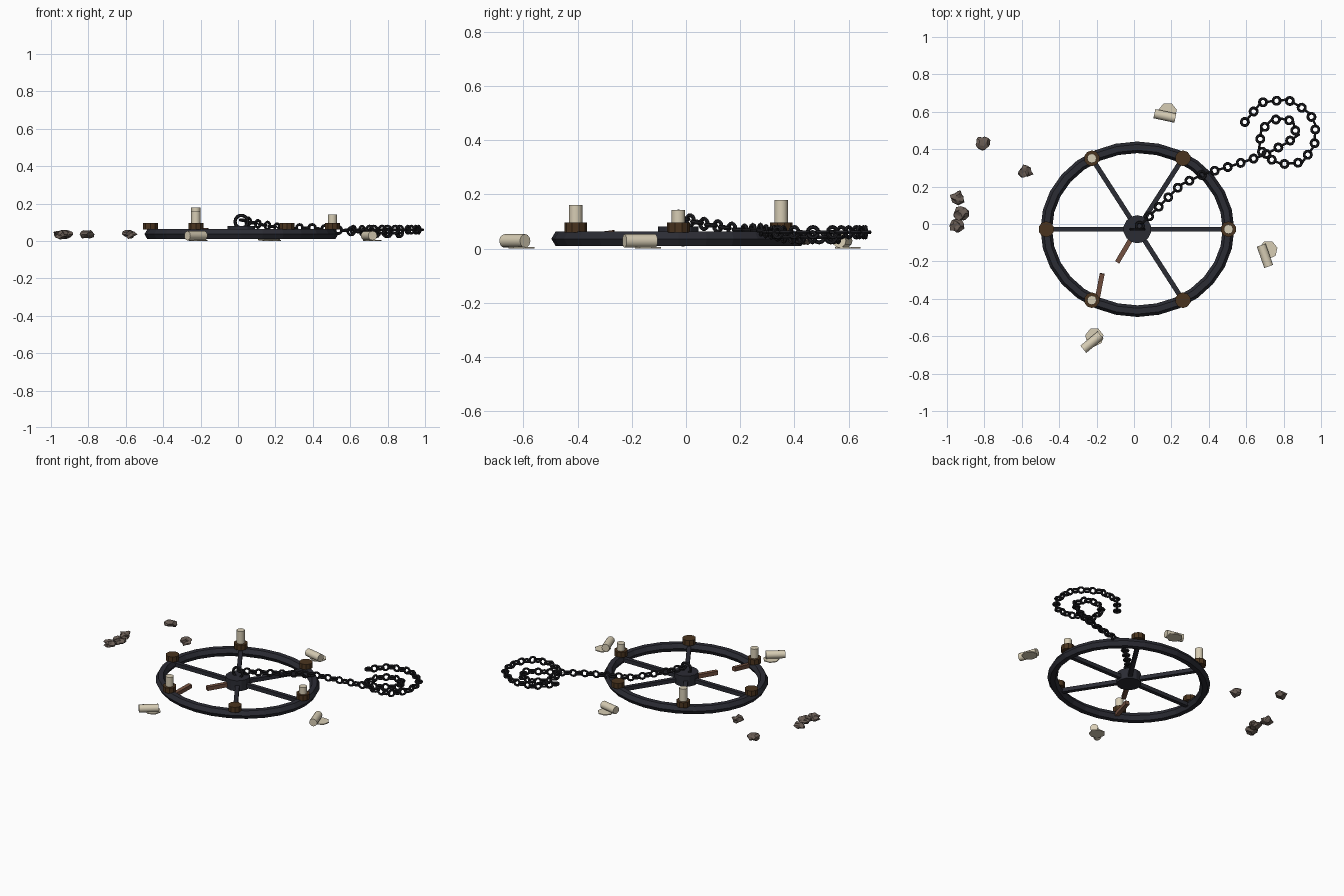
import bpy, bmesh, math, random
from mathutils import Vector, Matrix

cube = bpy.data.objects.get("Cube")
if cube:
    bpy.data.objects.remove(cube)
random.seed(4)


def material(name, *rgb):
    m = bpy.data.materials.new(name)
    m.use_nodes = True
    m.diffuse_color = (*rgb, 1)
    m.node_tree.nodes["Principled BSDF"].inputs["Base Color"].default_value = (*rgb, 1)
    return m


IRON = material("dark iron", .024, .025, .034)
CHAIN = material("black chain", .013, .013, .016)
BRONZE = material("dark bronze", .068, .034, .013)
WAX = material("candle wax", .68, .61, .46)
WOOD = material("broken wood", .17, .08, .05)
STONE = material("rubble stone", .14, .108, .09)


def finish(bm, name, mat):
    bmesh.ops.recalc_face_normals(bm, faces=bm.faces)
    me = bpy.data.meshes.new(name)
    bm.to_mesh(me)
    bm.free()
    me.materials.append(mat)
    ob = bpy.data.objects.new(name, me)
    bpy.context.collection.objects.link(ob)
    return ob


def rod(name, mat, a, b, r, sides=10):
    """Cylinder running from a to b."""
    a, b = Vector(a), Vector(b)
    d = b - a
    turn = d.to_track_quat('Z', 'Y').to_matrix().to_4x4()
    bm = bmesh.new()
    bmesh.ops.create_cone(bm, cap_ends=True, segments=sides, radius1=r, radius2=r,
                          depth=d.length, matrix=Matrix.Translation((a + b) / 2) @ turn)
    return finish(bm, name, mat)


def candle(name, a, b):
    """Wax rod with a smooth side and crisp ends."""
    me = rod(name, WAX, a, b, .025, 12).data
    me.shade_smooth()
    me.set_sharp_from_angle(angle=math.radians(40))


def beam(name, mat, a, b, w):
    """Square bar running from a to b."""
    a, b = Vector(a), Vector(b)
    d = b - a
    turn = d.to_track_quat('X', 'Z').to_matrix().to_4x4()
    bm = bmesh.new()
    bmesh.ops.create_cube(bm, size=1, matrix=Matrix.Translation((a + b) / 2) @ turn
                          @ Matrix.Diagonal((d.length, w, w, 1)))
    return finish(bm, name, mat)


def add_ring(bm, rx, ry, r, n, sides, matrix):
    """Torus, optionally oval, added to a bmesh."""
    loops = []
    for i in range(n):
        t = math.tau * i / n
        c, s = math.cos(t), math.sin(t)
        loop = []
        for j in range(sides):
            p = math.tau * j / sides
            out = r * math.cos(p)
            loop.append(bm.verts.new(matrix @ Vector(((rx + out) * c, (ry + out) * s, r * math.sin(p)))))
        loops.append(loop)
    for i in range(n):
        u, v = loops[i], loops[(i + 1) % n]
        for j in range(sides):
            k = (j + 1) % sides
            bm.faces.new((u[j], v[j], v[k], u[k]))


# Oval wheel with hub
HUB = Vector((.018, -.028, .036))
RX, RY = .487, .438
bm = bmesh.new()
add_ring(bm, RX, RY, .031, 28, 6, Matrix.Translation(HUB))
finish(bm, "wheel_rim", IRON)
rod("hub", IRON, HUB - Vector((0, 0, .025)), HUB + Vector((0, 0, .045)), .075, 14)
bm = bmesh.new()
add_ring(bm, .034, .034, .009, 14, 6,
         Matrix.Translation(HUB + Vector((0, 0, .067))) @ Matrix.Rotation(math.pi / 2, 4, 'X'))
finish(bm, "hub_shackle", CHAIN)

# Spokes, cups and standing candles; one spoke is broken
candle_top = {0: .142, 2: .18, 4: .16}
for i in range(6):
    t = math.tau * i / 6
    end = HUB + Vector((RX * math.cos(t), RY * math.sin(t), 0))
    if i != 4:
        beam(f"spoke_{i}", IRON, HUB, end, .026)
    x, y = end.x, end.y
    rod(f"candle_cup_{i}", BRONZE, (x, y, .06), (x, y, .096), .042)
    if i in candle_top:
        candle(f"candle_{i}", (x, y, .09), (x, y, candle_top[i]))
beam("broken_spoke_inner", WOOD, (-.01, -.07, .035), (-.09, -.205, .035), .026)
beam("broken_spoke_outer", WOOD, (-.17, -.265, .055), (-.2, -.42, .035), .026)

# Fallen candles, each with a spilled puddle of wax
fallen = [((.165, .578), (.056, -.012), (.18, .6)),
          ((.7, -.17), (.02, -.057), (.718, -.138)),
          ((-.225, -.632), (.046, .038), (-.212, -.605))]
for i, (c, d, p) in enumerate(fallen):
    a = (c[0] - d[0], c[1] - d[1], .028)
    b = (c[0] + d[0], c[1] + d[1], .028)
    candle(f"fallen_candle_{i}", a, b)
    rod(f"wax_puddle_{i}", WAX, (*p, 0), (*p, .006), .05, 7)

# Rubble
for i, (x, y) in enumerate([(-.81, .436), (-.58, .28), (-.94, .14), (-.925, .055), (-.95, -.01)]):
    bm = bmesh.new()
    bmesh.ops.create_icosphere(bm, subdivisions=2, radius=.038)
    for v in bm.verts:
        v.co *= random.uniform(.65, 1.25)
        v.co.z *= .6
    bmesh.ops.translate(bm, verts=bm.verts, vec=(x, y, .035))
    finish(bm, f"rubble_{i}", STONE)

# Chain laid from the hub over the rim into a coil
lead = [(.03, -.01, .11), (.11, .07, .09), (.25, .21, .066), (.38, .27, .07), (.52, .31, .06)]
inner = [(.7, .37), (.81, .43), (.87, .47), (.85, .55), (.78, .565), (.73, .55), (.68, .5), (.67, .41)]
outer = [(.7, .36), (.79, .32), (.9, .33), (.965, .42), (.97, .53), (.94, .59), (.885, .63),
         (.82, .665), (.68, .65), (.58, .53)]
path = [Vector(p) for p in lead]
path += [Vector((*p, .042)) for p in inner]
path += [Vector((*p, .06)) for p in outer]


def walk(points, step):
    """Evenly spaced points and directions along a polyline."""
    carry = 0
    for a, b in zip(points, points[1:]):
        d = b - a
        while carry <= d.length:
            yield a + d.normalized() * carry, d
            carry += step
        carry -= d.length


bm = bmesh.new()
for i, (pos, d) in enumerate(walk(path, .0365)):
    turn = d.to_track_quat('X', 'Z').to_matrix().to_4x4()
    roll = Matrix.Rotation(math.pi / 2 * (i % 2), 4, 'X')
    add_ring(bm, .0195, .0195, .0075, 12, 6, Matrix.Translation(pos) @ turn @ roll)
finish(bm, "chain", CHAIN)
